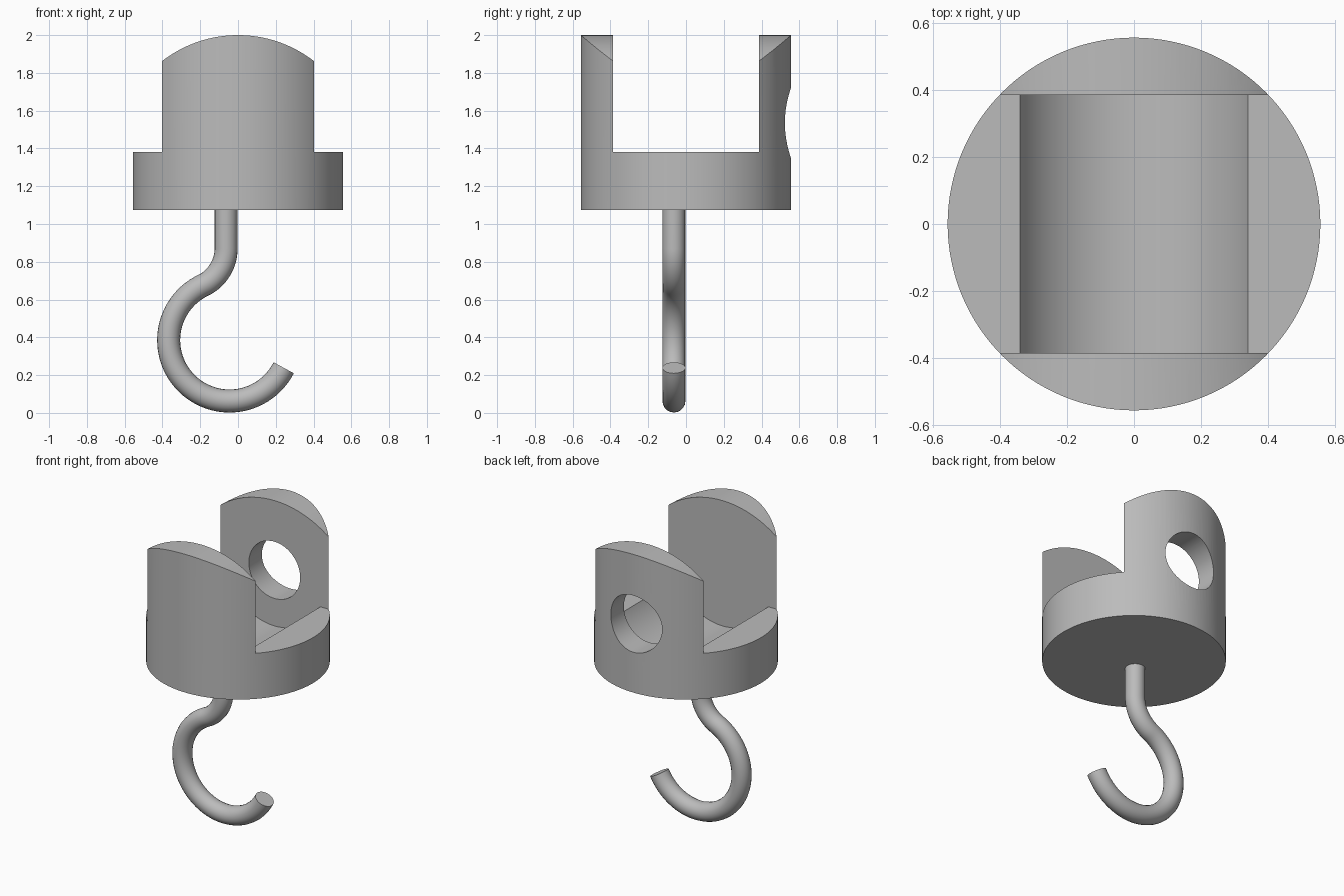
import bpy
import math
from mathutils import Matrix, Vector

cube = bpy.data.objects.get("Cube")
if cube:
    bpy.data.objects.remove(cube, do_unlink=True)

grey = bpy.data.materials.new("plain grey")
grey.use_nodes = True
colour = (0.5, 0.5, 0.5, 1)
grey.diffuse_color = colour
grey.node_tree.nodes["Principled BSDF"].inputs["Base Color"].default_value = colour

RADIUS, BASE_Z, TOP_Z = 0.557, 1.075, 2.0
SLOT_HALF, SLOT_Z = 0.386, 1.38
HOLE_Z = 1.535


def select(obj):
    bpy.ops.object.select_all(action="DESELECT")
    obj.select_set(True)
    bpy.context.view_layer.objects.active = obj


def cylinder(name, radius, depth, location, along_y=False):
    rotation = (math.pi / 2, 0, 0) if along_y else (0, 0, 0)
    bpy.ops.mesh.primitive_cylinder_add(vertices=128, radius=radius, depth=depth,
                                        location=location, rotation=rotation)
    obj = bpy.context.object
    obj.name = name
    return obj


def combine(body, cutter, operation="DIFFERENCE"):
    cutter.hide_render = True
    mod = body.modifiers.new("cut", "BOOLEAN")
    mod.operation, mod.solver, mod.object = operation, "EXACT", cutter
    select(body)
    bpy.ops.object.modifier_apply(modifier=mod.name)
    bpy.data.objects.remove(cutter, do_unlink=True)


def finish(obj):
    obj.data.materials.clear()
    obj.data.materials.append(grey)
    select(obj)
    bpy.ops.object.shade_smooth_by_angle(angle=math.radians(30))


# Round clevis body with a crowned top
body = cylinder("clevis_body", RADIUS, TOP_Z - BASE_Z, (0, 0, (TOP_Z + BASE_Z) / 2))
crown = 0.656
combine(body, cylinder("crown_cutter", crown, 3, (0, 0, TOP_Z - crown), True), "INTERSECT")

# Open slot between the two cheeks
bpy.ops.mesh.primitive_cube_add(size=1, location=(0, 0, SLOT_Z + 0.5))
slot = bpy.context.object
slot.name = "slot_cutter"
slot.scale = (2, 2 * SLOT_HALF, 1)
combine(body, slot)

# Rounded trough in the slot floor, and the hole through the back cheek
combine(body, cylinder("trough_cutter", 0.374, 2 * SLOT_HALF, (0, 0, HOLE_Z), True))
combine(body, cylinder("hole_cutter", 0.19, 0.6, (0, 0.5, HOLE_Z), True))
finish(body)

# Hook centreline: straight shank, small bend, then the large open bend
def arc(centre, radius, start, end, steps):
    return [(centre[0] + radius * math.cos(a), centre[1] + radius * math.sin(a))
            for a in (math.radians(start + (end - start) * i / steps) for i in range(steps + 1))]


bend, bowl = (-0.28, 0.87), (-0.045, 0.385)
bend_r, bowl_r = 0.217, 0.322
joint = math.degrees(math.atan2(bend[1] - bowl[1], bend[0] - bowl[0]))
path = [(bend[0] + bend_r, BASE_Z + 0.03)]
path += arc(bend, bend_r, 0, joint - 180, 20)
path += arc(bowl, bowl_r, joint, 333, 64)[1:]

curve = bpy.data.curves.new("hook", "CURVE")
curve.dimensions = "3D"
curve.bevel_depth = 0.061
curve.bevel_resolution = 8
curve.use_fill_caps = True
spline = curve.splines.new("POLY")
spline.points.add(len(path) - 1)
for point, (x, z) in zip(spline.points, path):
    point.co = (x, -0.064, z, 1)
hook = bpy.data.objects.new("hook", curve)
bpy.context.collection.objects.link(hook)
select(hook)
bpy.ops.object.convert(target="MESH")
finish(bpy.context.object)
